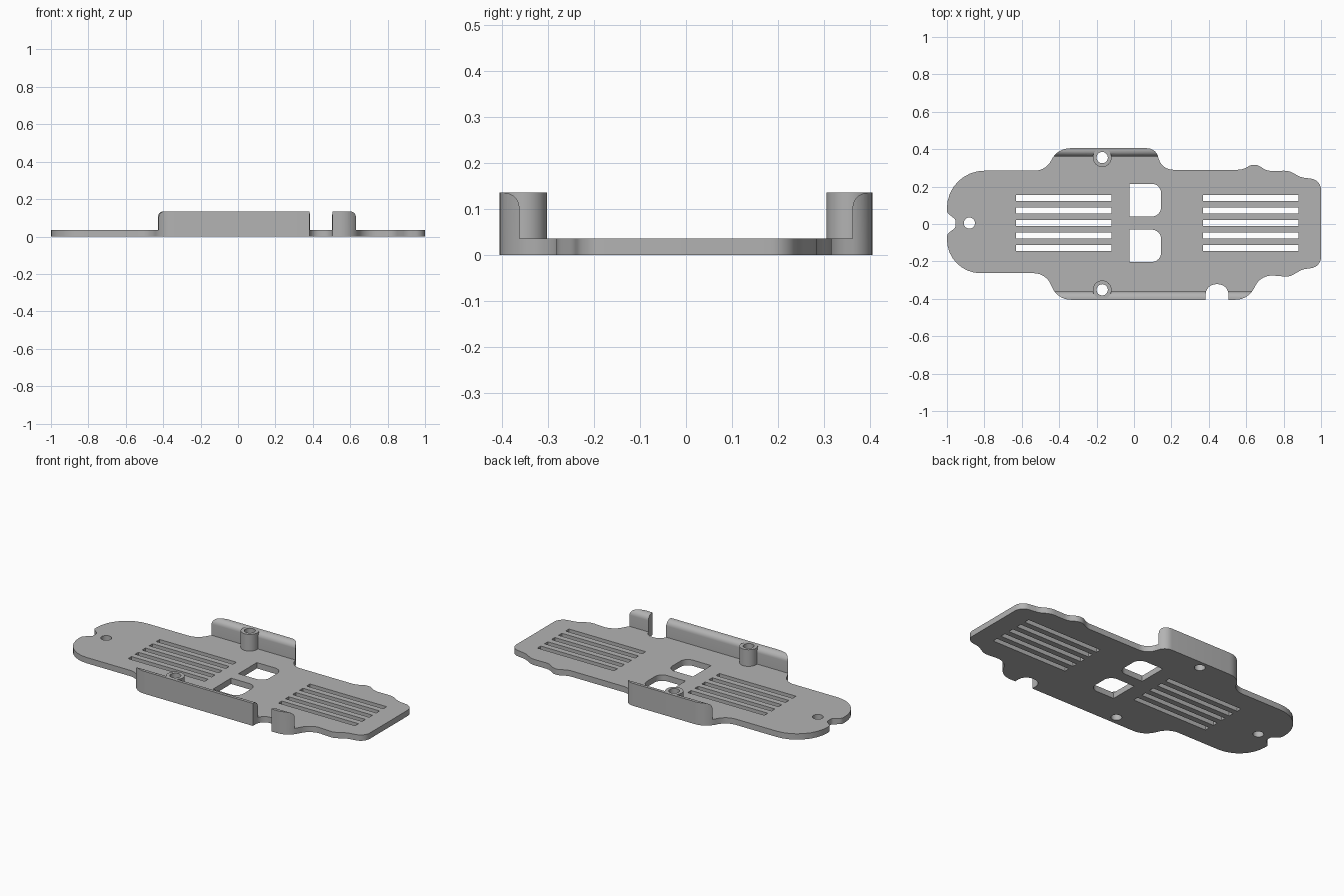
import bpy, bmesh, math
from mathutils import Vector

cube = bpy.data.objects.get("Cube")
if cube:
    bpy.data.objects.remove(cube, do_unlink=True)

PLATE_TOP = 0.035
WALL_TOP = 0.135

grey = bpy.data.materials.new("matte grey")
grey.use_nodes = True
grey.diffuse_color = (0.45, 0.45, 0.45, 1)
grey.node_tree.nodes["Principled BSDF"].inputs["Base Color"].default_value = grey.diffuse_color


def rounded(corners, steps=8):
    """Turn (x, y, radius) corners into a closed outline with filleted corners."""
    points = []
    for i, (x, y, radius) in enumerate(corners):
        corner = Vector((x, y))
        if radius == 0:
            points.append(corner)
            continue
        before = (Vector(corners[i - 1][:2]) - corner).normalized()
        after = (Vector(corners[(i + 1) % len(corners)][:2]) - corner).normalized()
        half = before.angle(after) / 2
        centre = corner + (before + after).normalized() * radius / math.sin(half)
        first = corner + before * radius / math.tan(half) - centre
        last = corner + after * radius / math.tan(half) - centre
        start = math.atan2(first.y, first.x)
        sweep = math.atan2(last.y, last.x) - start
        sweep = (sweep + math.pi) % math.tau - math.pi
        for k in range(steps + 1):
            angle = start + sweep * k / steps
            points.append(centre + radius * Vector((math.cos(angle), math.sin(angle))))
    return points


def circle(x, y, radius, sides=32):
    turns = [math.tau * k / sides for k in range(sides)]
    return [(x + radius * math.cos(a), y + radius * math.sin(a)) for a in turns]


def rectangle(left, right, low, high):
    return [(left, low), (right, low), (right, high), (left, high)]


def prism(name, outlines, low, high, along_x=False):
    """Extrude closed outlines along z, or along x for (y, z) profiles."""
    bm = bmesh.new()
    for outline in outlines:
        base = [(low, a, b) if along_x else (a, b, low) for a, b in outline]
        face = bm.faces.new([bm.verts.new(p) for p in base])
        ext = bmesh.ops.extrude_face_region(bm, geom=[face])
        moved = [g for g in ext["geom"] if isinstance(g, bmesh.types.BMVert)]
        depth = high - low
        shift = Vector((depth, 0, 0)) if along_x else Vector((0, 0, depth))
        bmesh.ops.translate(bm, verts=moved, vec=shift)
    bmesh.ops.recalc_face_normals(bm, faces=bm.faces)
    mesh = bpy.data.meshes.new(name)
    bm.to_mesh(mesh)
    bm.free()
    mesh.materials.append(grey)
    obj = bpy.data.objects.new(name, mesh)
    bpy.context.collection.objects.link(obj)
    return obj


def boolean(obj, tool, operation):
    mod = obj.modifiers.new("boolean", 'BOOLEAN')
    mod.operation = operation
    mod.solver = 'EXACT'
    mod.object = tool
    bpy.context.view_layer.update()
    graph = bpy.context.evaluated_depsgraph_get()
    result = bpy.data.meshes.new_from_object(obj.evaluated_get(graph))
    obj.modifiers.clear()
    obj.data = result


# Plate outline, clockwise: back edge, right end, front edge with notch, left end
back_edge = [
    (-1, 0.285, 0.2), (-0.47, 0.285, 0.1), (-0.41, 0.405, 0.11),
    (0.115, 0.405, 0.06), (0.15, 0.29, 0.08), (0.58, 0.29, 0.1),
    (0.645, 0.327, 0.06), (0.71, 0.284, 0.08), (0.83, 0.285, 0.1),
    (0.89, 0.25, 0.1), (1, 0.235, 0.06),
]
front_edge = [
    (1, -0.228, 0.06), (0.9, -0.243, 0.1), (0.83, -0.283, 0.08),
    (0.68, -0.27, 0.1), (0.61, -0.405, 0.11), (0.505, -0.405, 0),
    (0.505, -0.322, 0.055), (0.383, -0.322, 0.055), (0.383, -0.405, 0),
    (-0.41, -0.405, 0.11), (-0.47, -0.263, 0.1), (-1, -0.263, 0.18),
]
tail_notch = [(-1, -0.055, 0.03), (-0.955, -0.02, 0.02), (-0.955, 0.025, 0.02), (-1, 0.06, 0.03)]
outline = rounded(back_edge + front_edge + tail_notch)

# Openings: vent slots, two windows, tail hole and screw holes
bosses = {"back_boss": (-0.17, 0.355), "front_boss": (-0.17, -0.352)}
openings = [circle(-0.88, 0.005, 0.03)]
for left in (-0.63, 0.37):
    for row in range(-2, 3):
        y = 0.005 + row * 0.067
        openings.append(rectangle(left, left + 0.51, y - 0.016, y + 0.016))
for low, high in ((0.04, 0.215), (-0.203, -0.03)):
    openings.append(rounded([(-0.025, low, 0), (0.145, low, 0.05),
                             (0.145, high, 0.05), (-0.025, high, 0)]))
for x, y in bosses.values():
    openings.append(circle(x, y, 0.03))
cutter = prism("opening_cutter", openings, -0.1, 0.3)
cutter.hide_render = True

# Base plate
parts = [prism("base_plate", [outline], 0, PLATE_TOP)]

# Side walls: bars with a rounded inner top edge, trimmed to the plate outline
body = prism("outline_trimmer", [outline], -0.1, 0.3)
body.hide_render = True
for name, side in (("back_wall", 1), ("front_wall", -1)):
    profile = rounded([(side * 0.362, PLATE_TOP, 0), (side * 0.45, PLATE_TOP, 0),
                       (side * 0.45, WALL_TOP, 0), (side * 0.362, WALL_TOP, 0.033)])
    wall = prism(name, [profile], -0.6, 0.8, along_x=True)
    boolean(wall, body, 'INTERSECT')
    parts.append(wall)

# Screw bosses
for name, (x, y) in bosses.items():
    parts.append(prism(name, [circle(x, y, 0.05)], PLATE_TOP, WALL_TOP))

for part in parts:
    boolean(part, cutter, 'DIFFERENCE')
for helper in (cutter, body):
    bpy.data.objects.remove(helper, do_unlink=True)

# Smooth curved sides, keep edges sharp
bpy.ops.object.select_all(action='DESELECT')
for part in parts:
    part.select_set(True)
bpy.context.view_layer.objects.active = parts[0]
bpy.ops.object.shade_smooth_by_angle(angle=math.radians(30))
